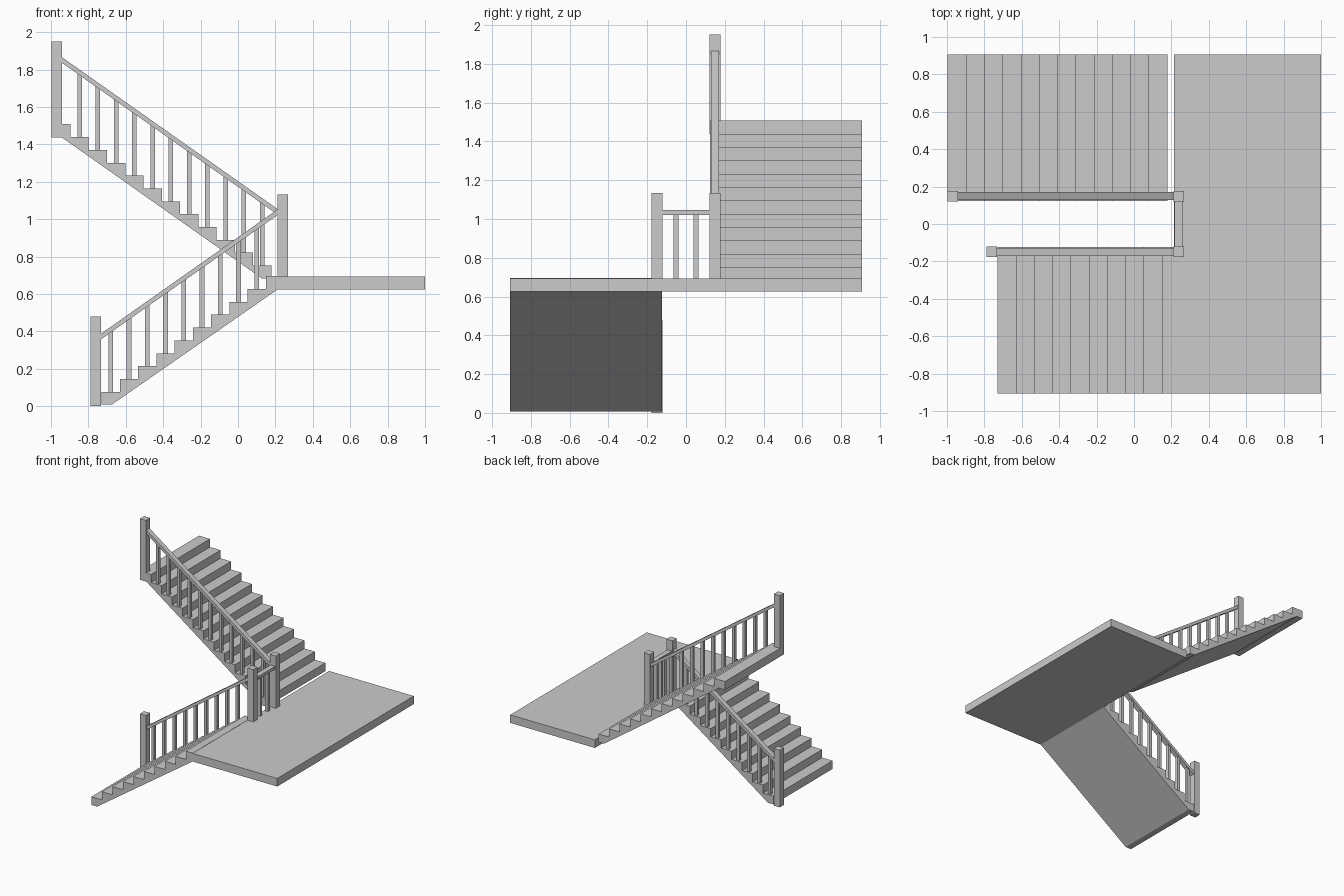
import bpy
import bmesh

cube = bpy.data.objects.get("Cube")
if cube:
    bpy.data.objects.remove(cube, do_unlink=True)

grey = bpy.data.materials.new("light_grey")
grey.use_nodes = True
grey.diffuse_color = (0.6, 0.6, 0.6, 1)
grey.node_tree.nodes["Principled BSDF"].inputs["Base Color"].default_value = (0.6, 0.6, 0.6, 1)

RUN, RISE = 0.0976, 0.0687
SLOPE = RISE / RUN
FLOOR = 0.693            # top of the landing
RAIL_Y = 0.149           # centre line of both balustrades
INNER, OUTER = 0.124, 0.907
RAIL_TOP = 1.053         # where both sloping rails meet the landing posts
RAIL_H = 0.03


def prism(name, profile, y0, y1):
    """Extrude an x-z outline from y0 to y1."""
    bm = bmesh.new()
    face = bm.faces.new([bm.verts.new((x, y0, z)) for x, z in profile])
    grown = bmesh.ops.extrude_face_region(bm, geom=[face])["geom"]
    moved = [v for v in grown if isinstance(v, bmesh.types.BMVert)]
    bmesh.ops.translate(bm, verts=moved, vec=(0, y1 - y0, 0))
    bmesh.ops.recalc_face_normals(bm, faces=bm.faces)
    mesh = bpy.data.meshes.new(name)
    bm.to_mesh(mesh)
    bm.free()
    mesh.materials.append(grey)
    obj = bpy.data.objects.new(name, mesh)
    bpy.context.collection.objects.link(obj)
    return obj


def box(name, x0, x1, y0, y1, z0, z1):
    return prism(name, [(x0, z0), (x1, z0), (x1, z1), (x0, z1)], y0, y1)


def post(name, x, y, z0, z1, half=0.028):
    return box(name, x - half, x + half, y - half, y + half, z0, z1)


def steps(x, z, direction, count, end):
    """Zigzag outline of treads climbing from (x, z) until x reaches end."""
    points = [(x, z)]
    for i in range(count):
        z += RISE
        points.append((x, z))
        x = end if i == count - 1 else x + direction * RUN
        points.append((x, z))
    return points


def balustrade(name, x_low, x_high, y, z_low, direction, first, first_z, count):
    """Sloping handrail with one baluster per tread."""
    def top(x):
        return z_low + (x - x_low) * direction * SLOPE
    prism(name + "_handrail",
          [(x, top(x) - h) for x, h in
           ((x_low, RAIL_H), (x_high, RAIL_H), (x_high, 0), (x_low, 0))],
          y - 0.021, y + 0.021)
    for i in range(count):
        x = first + direction * RUN * i
        post(f"{name}_baluster_{i + 1}", x, y, first_z + RISE * i,
             top(x) - RAIL_H / 2, 0.0125)


# Landing slab
box("landing", 0.213, 1.0, -OUTER, OUTER, 0.625, FLOOR)

# Lower flight, climbing towards +x
LOW_X, LOW_Z = -0.729, 0.008
lower = steps(LOW_X, LOW_Z, 1, 10, 0.213)
prism("lower_flight", lower + [(0.213, 0.625), (-0.675, LOW_Z)], -OUTER, -INNER)

# Upper flight, climbing towards -x
UP_X = 0.178
upper = steps(UP_X, 0.683, -1, 12, -0.998)
prism("upper_flight", upper + [(-0.998, 1.437), (-0.942, 1.437), (0.128, 0.683)],
      INNER, OUTER)

# Newel posts
post("lower_newel_post", -0.76, -RAIL_Y, 0, 0.48)
post("landing_front_newel_post", 0.239, -RAIL_Y, FLOOR, 1.133)
post("landing_back_newel_post", 0.239, RAIL_Y, FLOOR, 1.133)
post("upper_newel_post", -0.97, RAIL_Y, 1.437, 1.95)

# Sloping balustrades
balustrade("lower", -0.733, 0.213, -RAIL_Y, RAIL_TOP - 0.946 * SLOPE, 1,
           LOW_X + RUN / 2, LOW_Z + RISE, 9)
balustrade("upper", 0.213, -0.943, RAIL_Y, RAIL_TOP, -1,
           UP_X - RUN / 2, 0.683 + RISE, 11)

# Short level balustrade between the landing posts
box("landing_handrail", 0.217, 0.26, -0.122, 0.122, 1.02, 1.045)
for side, y in (("front", -0.051), ("back", 0.051)):
    post(f"landing_{side}_baluster", 0.239, y, FLOOR, 1.025, 0.0125)
